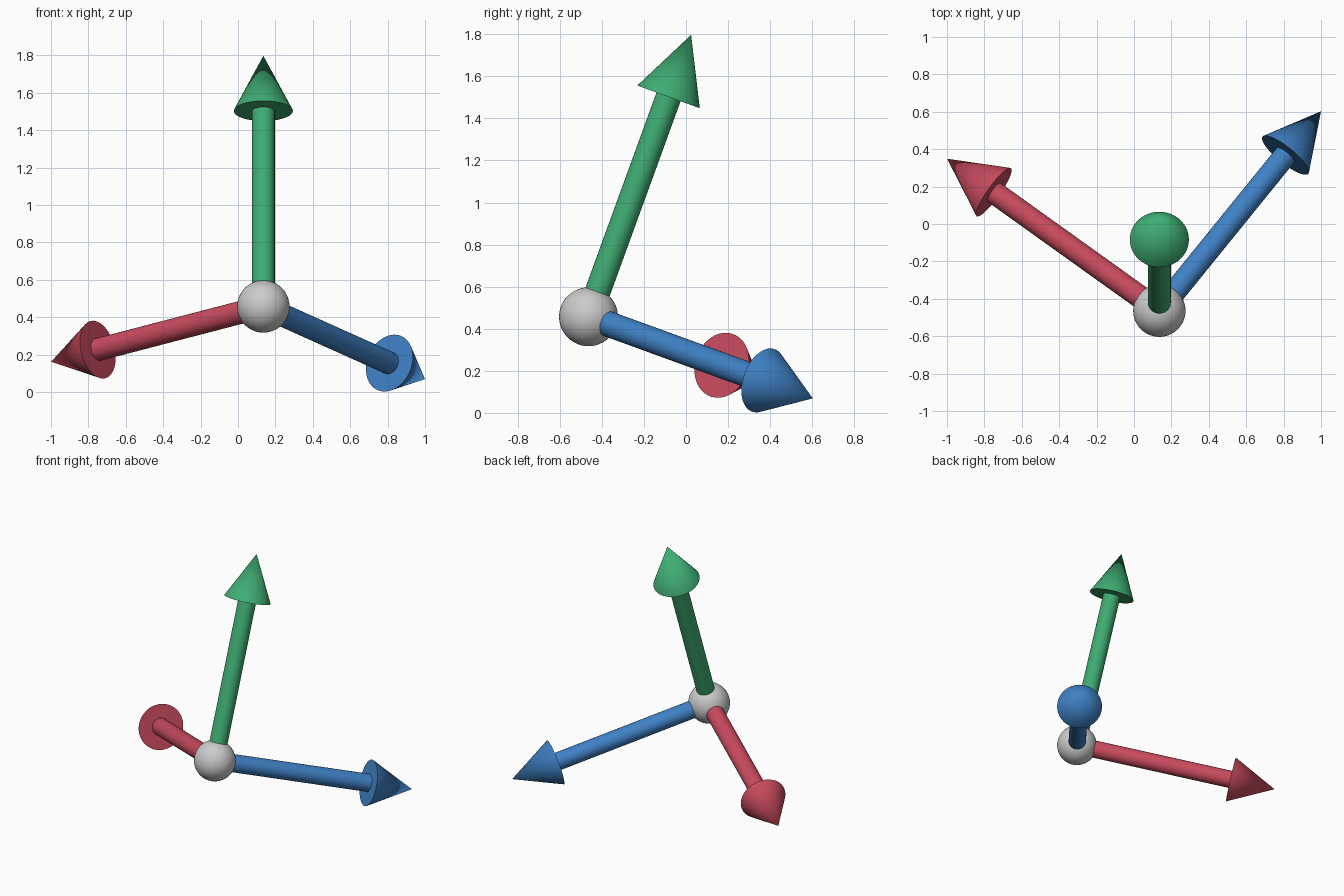
import bpy, math
from mathutils import Matrix, Vector

if "Cube" in bpy.data.objects:
    bpy.data.objects.remove(bpy.data.objects["Cube"])

CENTRE = Vector((0.1355, -0.4635, 0.457))
LENGTH, HEAD_LEN = 1.4265, 0.314
SHAFT_R, HEAD_R, BALL_R = 0.061, 0.158, 0.14

# Tilt the axis trio forward, after turning it about its own upright axis
FRAME = Matrix.Rotation(math.radians(-20), 3, 'X') @ Matrix.Rotation(math.radians(52.7), 3, 'Z')


def finish(name, color=None):
    obj = bpy.context.object
    obj.name = name
    bpy.ops.object.shade_smooth_by_angle(angle=math.radians(40))
    if color:
        mat = bpy.data.materials.get(color[0]) or bpy.data.materials.new(color[0])
        mat.diffuse_color = (*color[1], 1)
        mat.use_nodes = True
        mat.node_tree.nodes["Principled BSDF"].inputs["Base Color"].default_value = mat.diffuse_color
        obj.data.materials.append(mat)
    return obj


def arrow(name, direction, color):
    d = (FRAME @ Vector(direction)).normalized()
    rot = d.to_track_quat('Z', 'Y').to_euler()
    shaft_len = LENGTH - HEAD_LEN
    # Shaft from the centre ball to the back of the head
    bpy.ops.mesh.primitive_cylinder_add(vertices=48, radius=SHAFT_R, depth=shaft_len,
                                        location=CENTRE + d * shaft_len / 2, rotation=rot)
    finish(name + "_shaft", color)
    # Pointed head
    bpy.ops.mesh.primitive_cone_add(vertices=48, radius1=HEAD_R, radius2=0, depth=HEAD_LEN,
                                    location=CENTRE + d * (LENGTH - HEAD_LEN / 2), rotation=rot)
    finish(name + "_head", color)


# Centre ball
bpy.ops.mesh.primitive_uv_sphere_add(segments=48, ring_count=24, radius=BALL_R, location=CENTRE)
finish("centre_ball")

# Three perpendicular arrows
arrow("blue_arrow", (1, 0, 0), ("blue", (0.05, 0.22, 0.56)))
arrow("red_arrow", (0, 1, 0), ("red", (0.58, 0.07, 0.11)))
arrow("green_arrow", (0, 0, 1), ("green", (0.05, 0.42, 0.17)))
